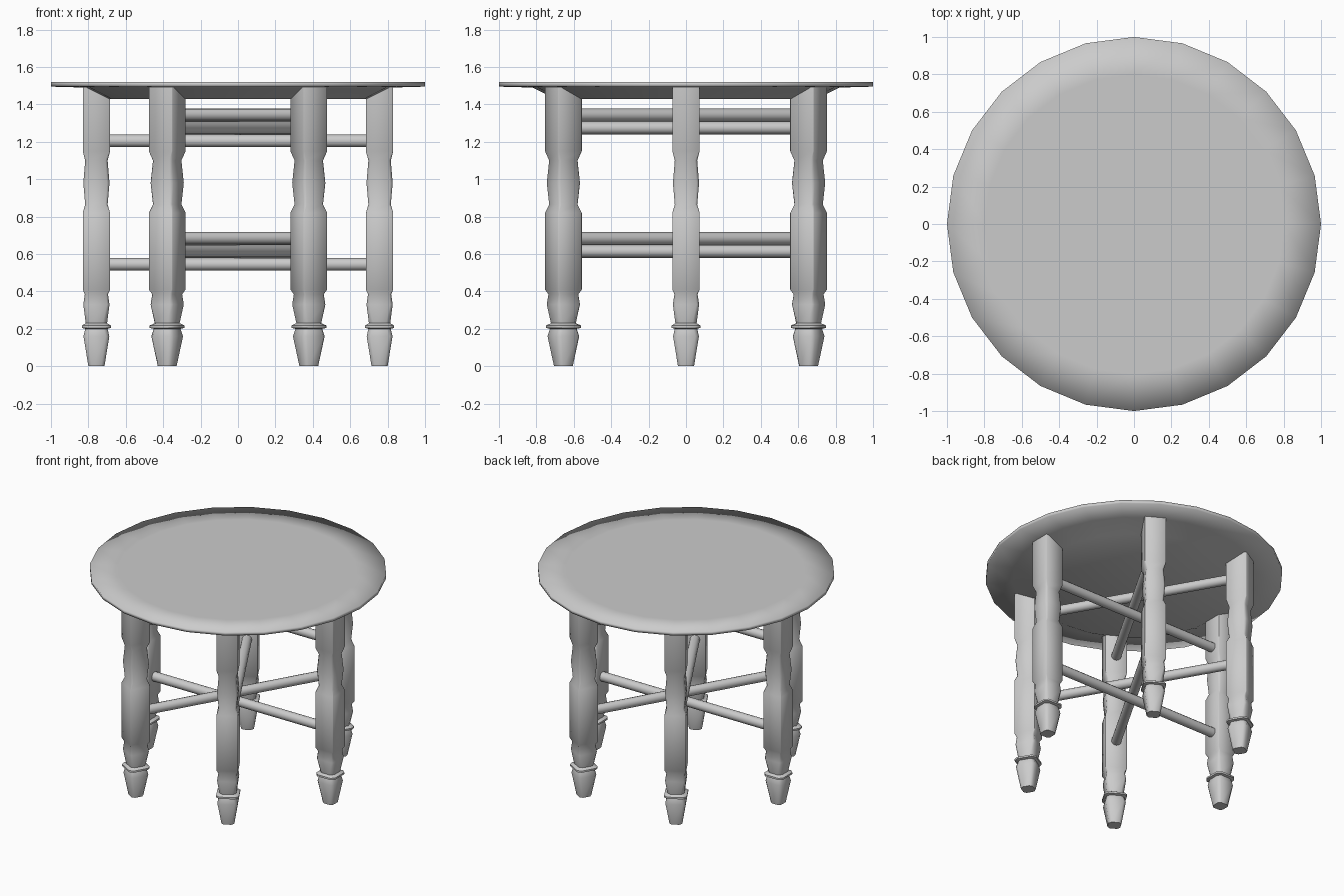
import bpy, bmesh, math
from mathutils import Matrix

if "Cube" in bpy.data.objects:
    bpy.data.objects.remove(bpy.data.objects["Cube"])

grey = bpy.data.materials.new("light grey")
grey.diffuse_color = (0.6, 0.6, 0.6, 1)
grey.use_nodes = True
grey.node_tree.nodes["Principled BSDF"].inputs["Base Color"].default_value = grey.diffuse_color


def loft(name, rings, angle=None):
    """Skin a stack of equal-sized rings, cap both ends, smooth it."""
    bm = bmesh.new()
    loops = [[bm.verts.new(p) for p in ring] for ring in rings]
    n = len(loops[0])
    for a, b in zip(loops, loops[1:]):
        for i in range(n):
            j = (i + 1) % n
            bm.faces.new((a[i], a[j], b[j], b[i]))
    bm.faces.new(loops[0][::-1])
    bm.faces.new(loops[-1])
    bmesh.ops.recalc_face_normals(bm, faces=bm.faces)
    for f in bm.faces:
        f.smooth = True
    mesh = bpy.data.meshes.new(name)
    bm.to_mesh(mesh)
    bm.free()
    mesh.materials.append(grey)
    ob = bpy.data.objects.new(name, mesh)
    bpy.context.collection.objects.link(ob)
    if angle:
        bpy.ops.object.select_all(action='DESELECT')
        ob.select_set(True)
        bpy.context.view_layer.objects.active = ob
        bpy.ops.object.shade_smooth_by_angle(angle=math.radians(angle))
    return ob


def circle(r, z, n):
    return [(r * math.cos(2 * math.pi * i / n), r * math.sin(2 * math.pi * i / n), z)
            for i in range(n)]


def chamfered_square(h, k, z):
    c = h * k
    return [(h, -c, z), (h, c, z), (c, h, z), (-c, h, z),
            (-h, c, z), (-h, -c, z), (-c, -h, z), (c, -h, z)]


# Round table top with a tapered underside
loft("table_top", [circle(r, z, 24) for r, z in
                   [(0.70, 1.43), (0.82, 1.49), (1.0, 1.495), (1.0, 1.52), (0.80, 1.52)]])

# Turned leg profile: half width, corner fullness, height
leg_profile = [
    (0.043, 0.60, 0.0), (0.069, 0.72, 0.16), (0.060, 0.65, 0.20),
    (0.077, 0.70, 0.205), (0.077, 0.70, 0.218), (0.057, 0.60, 0.23),
    (0.070, 0.80, 0.33), (0.062, 0.85, 0.385), (0.073, 0.96, 0.41),
    (0.073, 0.96, 0.82), (0.060, 0.80, 0.865), (0.070, 0.80, 0.98),
    (0.060, 0.80, 1.10), (0.073, 0.96, 1.15), (0.073, 0.96, 1.495)]

for i in range(6):
    leg = loft(f"leg_{i + 1}", [chamfered_square(*p) for p in leg_profile], 50)
    a = math.radians(60 * i)
    leg.location = (0.757 * math.cos(a), 0.757 * math.sin(a), 0)
    leg.rotation_euler.z = a

# Crossing stretcher rods joining opposite legs at two levels
for level, base in (("lower", 0.545), ("upper", 1.205)):
    for i in range(3):
        rod = loft(f"{level}_stretcher_{i + 1}",
                   [circle(0.034, -0.72, 12), circle(0.034, 0.72, 12)], 50)
        rod.rotation_euler = (0, math.pi / 2, math.radians(60 * i))
        rod.location.z = base + 0.069 * i
